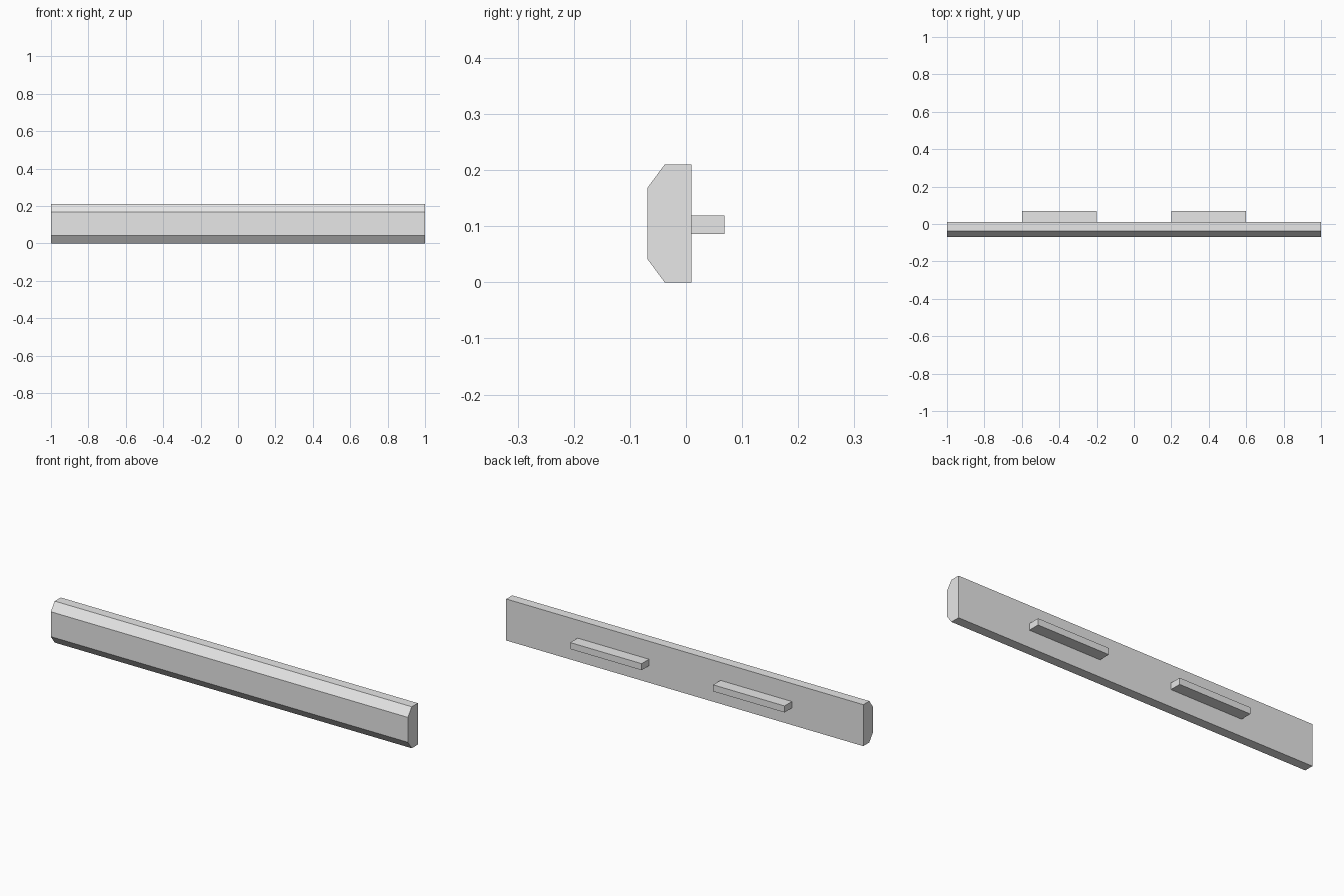
import bpy
import bmesh

cube = bpy.data.objects.get("Cube")
if cube:
    bpy.data.objects.remove(cube, do_unlink=True)

GREY = (0.8, 0.8, 0.8, 1.0)
grey = bpy.data.materials.new("light_grey")
grey.use_nodes = True
grey.diffuse_color = GREY
grey.node_tree.nodes["Principled BSDF"].inputs["Base Color"].default_value = GREY


def extrude_along_x(name, profile, x_start, x_end):
    """Sweep a closed (y, z) profile along x into a solid bar."""
    bm = bmesh.new()
    face = bm.faces.new([bm.verts.new((x_start, y, z)) for y, z in profile])
    swept = bmesh.ops.extrude_face_region(bm, geom=[face], use_keep_orig=True)
    moved = [g for g in swept["geom"] if isinstance(g, bmesh.types.BMVert)]
    bmesh.ops.translate(bm, verts=moved, vec=(x_end - x_start, 0, 0))
    bmesh.ops.recalc_face_normals(bm, faces=bm.faces)
    mesh = bpy.data.meshes.new(name)
    bm.to_mesh(mesh)
    bm.free()
    mesh.materials.append(grey)
    obj = bpy.data.objects.new(name, mesh)
    bpy.context.collection.objects.link(obj)
    return obj


HEIGHT = 0.21
FRONT, SHOULDER, BACK = -0.069, -0.038, 0.01
CHAMFER = 0.042

# Long bar with chamfered front edges
extrude_along_x("bar", [
    (BACK, 0), (SHOULDER, 0), (FRONT, CHAMFER),
    (FRONT, HEIGHT - CHAMFER), (SHOULDER, HEIGHT), (BACK, HEIGHT),
], -1, 1)

# Two mounting tabs on the back
TAB_BACK, TAB_LOW, TAB_HIGH = 0.069, 0.086, 0.119
tab = [(BACK, TAB_LOW), (TAB_BACK, TAB_LOW), (TAB_BACK, TAB_HIGH), (BACK, TAB_HIGH)]
for side, centre in (("left", 0.4), ("right", -0.4)):
    extrude_along_x(side + "_mounting_tab", tab, centre - 0.2, centre + 0.2)
